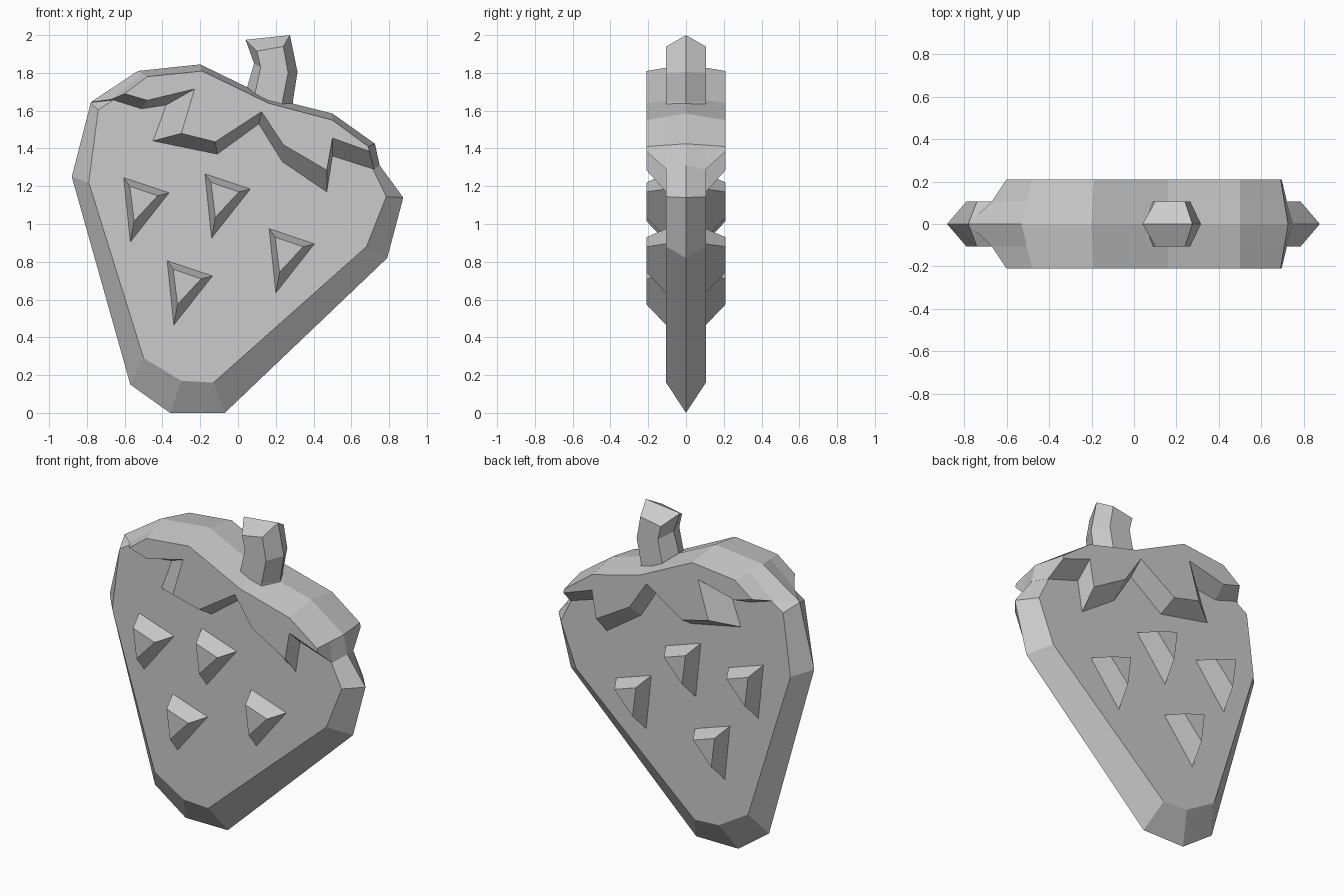
import bpy, bmesh

if "Cube" in bpy.data.objects:
    bpy.data.objects.remove(bpy.data.objects["Cube"])


def loft(name, rings):
    """Skin equal-length rings of 3D points and close both ends."""
    bm = bmesh.new()
    loops = [[bm.verts.new(p) for p in ring] for ring in rings]
    n = len(loops[0])
    for a, b in zip(loops, loops[1:]):
        for i in range(n):
            j = (i + 1) % n
            bm.faces.new((a[i], a[j], b[j], b[i]))
    bm.faces.new(loops[0])
    bm.faces.new(loops[-1])
    bmesh.ops.recalc_face_normals(bm, faces=bm.faces)
    mesh = bpy.data.meshes.new(name)
    bm.to_mesh(mesh)
    bm.free()
    obj = bpy.data.objects.new(name, mesh)
    bpy.context.collection.objects.link(obj)
    return obj


def at(outline, y):
    return [(x, y, z) for x, z in outline]


# Body: wide rim at the centre, inset outline on both flat faces
rim = [(-.36, 0), (-.07, 0), (.79, .82), (.875, 1.14), (.75, 1.31), (.715, 1.41),
       (.5, 1.57), (.16, 1.66), (-.2, 1.835), (-.53, 1.80), (-.78, 1.64),
       (-.88, 1.25), (-.57, .15)]
face = [(-.3, .17), (-.13, .16), (.68, .88), (.785, 1.145), (.71, 1.30), (.69, 1.39),
        (.5, 1.54), (.16, 1.63), (-.19, 1.80), (-.48, 1.77), (-.74, 1.605),
        (-.79, 1.22), (-.50, .29)]
loft("berry_body", [at(face, -.105), at(rim, 0), at(face, .105)])

# Leaf cap: ridge along the top, jagged sloping lower edge
top_front = [(-.48, 1.78), (-.19, 1.81), (.16, 1.64), (.5, 1.55), (.69, 1.41)]
top_ridge = [(-.53, 1.81), (-.2, 1.845), (.16, 1.67), (.5, 1.585), (.725, 1.425)]
top_mid = [((a + c) / 2, (b + d) / 2) for (a, b), (c, d) in zip(top_front, top_ridge)]
low_front = [(.695, 1.385), (.5, 1.455), (.47, 1.285), (.24, 1.42), (.125, 1.595),
             (-.12, 1.435), (-.3, 1.48), (-.23, 1.715), (-.48, 1.655), (-.6, 1.69)]
low_mid = [(.72, 1.29), (.5, 1.36), (.47, 1.17), (.235, 1.33), (.11, 1.53),
           (-.11, 1.37), (-.45, 1.44), (-.38, 1.63), (-.51, 1.61), (-.67, 1.66)]
low_core = [(.75, 1.31)] + low_mid[1:-1] + [(-.78, 1.645)]
front, mid = top_front + low_front, top_mid + low_mid
loft("leaf_cap", [at(front, -.21), at(mid, -.105), at(top_ridge + low_core, 0),
                  at(mid, .105), at(front, .21)])

# Stem: bent six-sided stalk; each row is left, front left, front right, right
levels = [[(.05, 1.66), (.09, 1.63), (.235, 1.62), (.29, 1.62)],
          [(.05, 1.73), (.09, 1.69), (.235, 1.65), (.29, 1.645)],
          [(.085, 1.85), (.12, 1.83), (.265, 1.80), (.315, 1.805)],
          [(.04, 1.975), (.10, 1.915), (.24, 1.94), (.275, 2.0)]]
rings = []
for l, fl, fr, r in levels:
    rings.append(at([l], 0) + at([fl, fr], -.105) + at([r], 0) + at([fr, fl], .105))
stem = loft("stem", rings)
# Split the tip along its ridge
bm = bmesh.new()
bm.from_mesh(stem.data)
bm.verts.ensure_lookup_table()
bmesh.ops.connect_verts(bm, verts=[bm.verts[18], bm.verts[21]])
bm.to_mesh(stem.data)
bm.free()

# Seeds: tapered triangles on both faces
base = [(0, 0), (.24, -.08), (.035, -.34)]
tip = [(.032, -.045), (.18, -.095), (.055, -.23)]
for sx, sz in [(-.605, 1.245), (-.175, 1.265), (.165, .975), (-.375, .805)]:
    for side, label in ((-1, "front"), (1, "back")):
        lo, hi = ([(sx + x, sz + z) for x, z in t] for t in (base, tip))
        loft("seed_" + label, [at(lo, .10 * side), at(lo, .105 * side), at(hi, .21 * side)])
